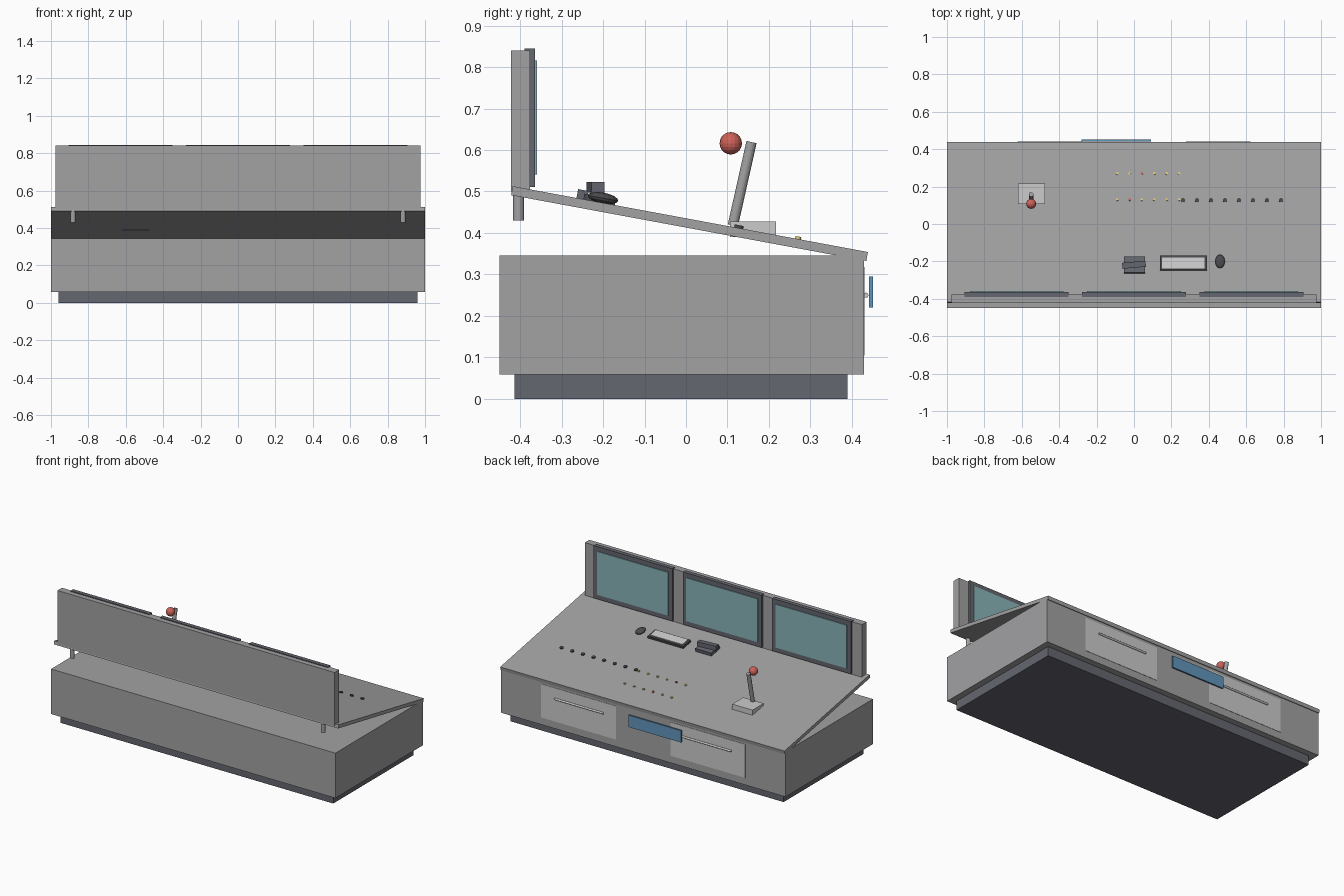
import bpy, math
from mathutils import Matrix, Vector

if "Cube" in bpy.data.objects:
    bpy.data.objects.remove(bpy.data.objects["Cube"])

TILT = math.radians(-10.5)


def mat(name, r, g, b):
    m = bpy.data.materials.new(name)
    m.diffuse_color = (r, g, b, 1)
    m.use_nodes = True
    m.node_tree.nodes["Principled BSDF"].inputs["Base Color"].default_value = m.diffuse_color
    return m


GREY = mat("mid_grey", 0.36, 0.36, 0.37)
DARK = mat("dark_grey", 0.13, 0.135, 0.16)
BLACK = mat("charcoal", 0.07, 0.07, 0.08)
LIGHT = mat("light_grey", 0.6, 0.6, 0.6)
TEAL = mat("screen_teal", 0.25, 0.45, 0.48)
RED = mat("red", 0.6, 0.12, 0.1)
YELLOW = mat("yellow", 0.75, 0.6, 0.2)
BLUE = mat("blue", 0.12, 0.3, 0.5)


def finish(name, m):
    o = bpy.context.object
    o.name = name
    o.data.materials.append(m)
    return o


def box(name, x, y, z, m, rot=(0, 0, 0)):
    """Box from (min, max) ranges, turned about its centre."""
    c = [(a + b) / 2 for a, b in (x, y, z)]
    bpy.ops.mesh.primitive_cube_add(size=1, location=c, rotation=rot)
    o = finish(name, m)
    o.scale = [b - a for a, b in (x, y, z)]
    return o


def rod(name, a, b, r, m, n=16):
    """Cylinder between two points."""
    a, b = Vector(a), Vector(b)
    d = b - a
    bpy.ops.mesh.primitive_cylinder_add(vertices=n, radius=r, depth=d.length, location=(a + b) / 2,
                                        rotation=d.to_track_quat('Z', 'Y').to_euler())
    return finish(name, m)


def desk(y):
    """Height of the sloping desk surface at depth y."""
    return 0.4337 + math.tan(TILT) * (y - 0.0085)


def on_desk(name, x, y, h, m, lift=0.0, turn=0.0):
    """Box lying flat on the sloping desk."""
    cy = sum(y) / 2
    z = desk(cy) + lift
    return box(name, x, y, (z - 0.002, z + h), m, (TILT, 0, turn))


def ball(name, loc, scale, m, seg=16, rings=10, rot=(0, 0, 0)):
    bpy.ops.mesh.primitive_uv_sphere_add(segments=seg, ring_count=rings, radius=1, location=loc, rotation=rot)
    o = finish(name, m)
    o.scale = scale
    return o


# Cabinet and sloping desk top
box("plinth", (-0.96, 0.96), (-0.414, 0.39), (0, 0.06), DARK)
box("cabinet", (-1, 1), (-0.45, 0.429), (0.059, 0.345), GREY)
box("desk_top", (-1, 1), (-0.427, 0.444), (0.4115, 0.4335), GREY, (TILT, 0, 0))

# Rear posts under the desk
for s in (-1, 1):
    rod("rear_post", (s * 0.882, -0.404, 0.43), (s * 0.882, -0.404, 0.5), 0.0135, GREY)

# Monitor wall with three screens
box("monitor_wall", (-0.975, 0.975), (-0.4215, -0.376), (0.5, 0.84), GREY)
for cx in (-0.628, 0, 0.628):
    box("monitor_frame", (cx - 0.277, cx + 0.277), (-0.39, -0.364), (0.511, 0.845), DARK)
    box("monitor_screen", (cx - 0.25, cx + 0.25), (-0.366, -0.359), (0.541, 0.816), TEAL)

# Drawers and their bar handles
for s in (-1, 1):
    box("drawer_front", (s * 0.455 - 0.263, s * 0.455 + 0.263), (0.42, 0.431), (0.105, 0.318), LIGHT)
    rod("drawer_handle", (s * 0.45 - 0.172, 0.434, 0.25), (s * 0.45 + 0.172, 0.434, 0.25), 0.006, LIGHT, 12)

# Blue front plate
box("front_plate", (-0.28, 0.09), (0.441, 0.4505), (0.22, 0.295), BLUE)

# Lever with knob
box("lever_base", (-0.62, -0.477), (0.106, 0.217), (0.39, 0.428), LIGHT)
rod("lever_shaft", (-0.55, 0.113, 0.418), (-0.55, 0.158, 0.619), 0.0125, GREY)
ball("lever_knob", (-0.55, 0.108, 0.616), (0.027,) * 3, RED)

# Indicator lights and dial row, standing square to the desk
normal = Vector((0, -math.sin(TILT), math.cos(TILT)))
for y, red in ((0.27, 2), (0.13, 1)):
    for i in range(6):
        p = Vector((-0.09 + i * 0.0662, y, desk(y)))
        rod("indicator_light", p - normal * 0.004, p + normal * 0.006, 0.007, RED if i == red else YELLOW, 12)
for i in range(8):
    p = Vector((0.262 + i * 0.0748, 0.127, desk(0.127)))
    rod("dial", p - normal * 0.004, p + normal * 0.007, 0.011, BLACK, 16)

# Telephone
on_desk("phone_base", (-0.054, 0.058), (-0.263, -0.176), 0.022, DARK)
box("phone_handset", (-0.063, 0.063), (-0.234, -0.202), (0.495, 0.523), DARK, (0, 0, math.radians(5)))

# Keyboard and mouse
on_desk("keyboard_tray", (0.139, 0.389), (-0.247, -0.17), 0.014, BLACK)
on_desk("keyboard_keys", (0.15, 0.378), (-0.238, -0.179), 0.008, LIGHT, lift=0.012)
ball("mouse", (0.46, -0.2, 0.484), (0.026, 0.037, 0.013), BLACK, 16, 8, (TILT, 0, 0))
